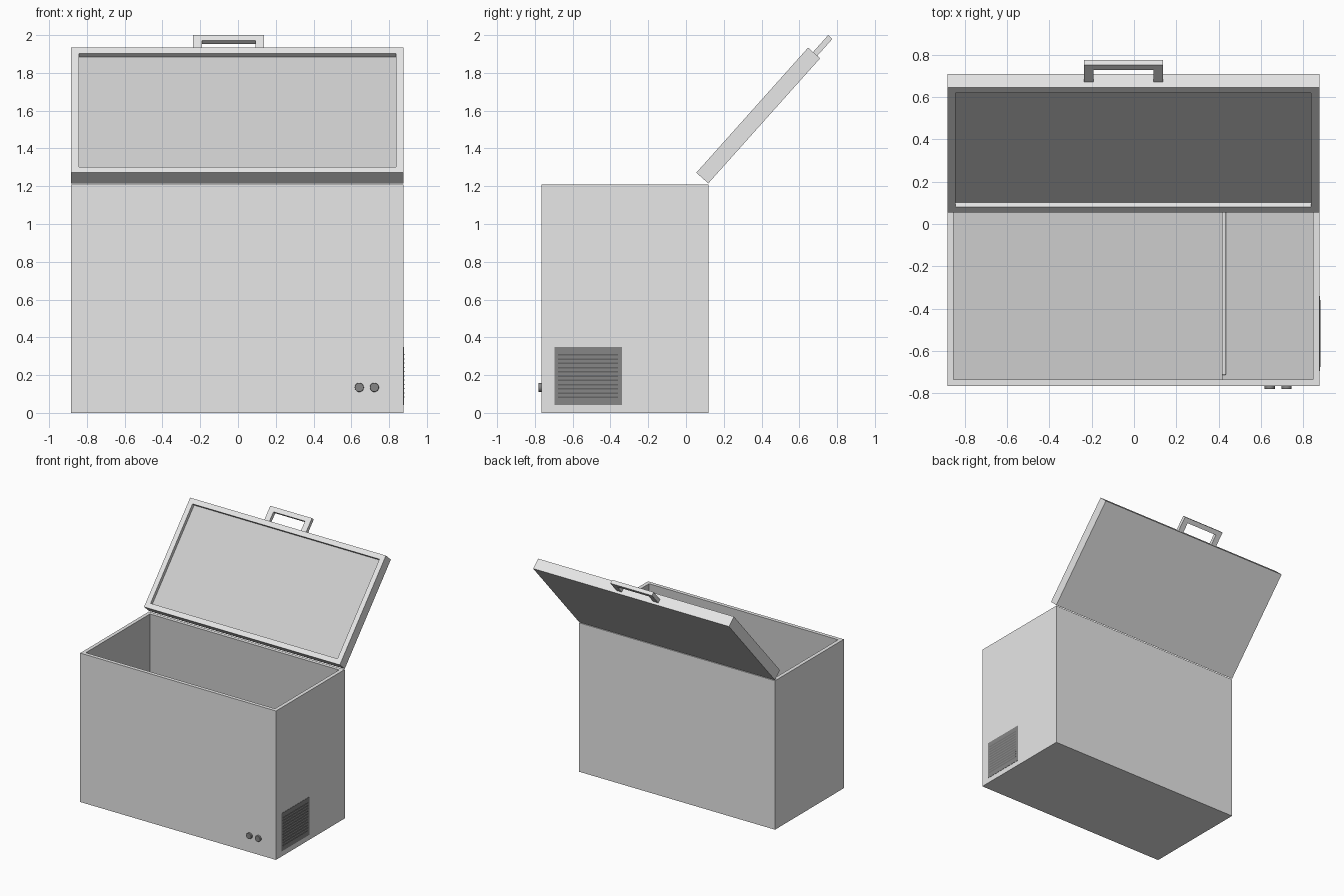
import bpy, bmesh, math
from mathutils import Matrix

if "Cube" in bpy.data.objects:
    bpy.data.objects.remove(bpy.data.objects["Cube"])


def material(name, v):
    m = bpy.data.materials.new(name)
    m.diffuse_color = (v, v, v, 1)
    m.use_nodes = True
    m.node_tree.nodes["Principled BSDF"].inputs["Base Color"].default_value = m.diffuse_color
    return m


WHITE = material("shell white", 0.8)
LINER = material("liner grey", 0.61)
TRIM = material("trim grey", 0.24)

X0, X1, Y0, Y1, TOP = -0.883, 0.877, -0.765, 0.118, 1.21
# lid frame: x along width, y up the open lid, z towards its inner face
LID = Matrix.Translation((0, Y1, 1.215)) @ Matrix.Rotation(math.radians(48.2), 4, 'X')


def add_box(bm, lo, hi):
    size = [b - a for a, b in zip(lo, hi)]
    mid = [(a + b) / 2 for a, b in zip(lo, hi)]
    bmesh.ops.create_cube(bm, size=1, matrix=Matrix.Translation(mid) @ Matrix.Diagonal((*size, 1)))


def finish(name, bm, mats, matrix=None, bevel=0):
    me = bpy.data.meshes.new(name)
    bm.to_mesh(me)
    bm.free()
    for m in mats:
        me.materials.append(m)
    ob = bpy.data.objects.new(name, me)
    if matrix:
        ob.matrix_world = matrix
    bpy.context.collection.objects.link(ob)
    if bevel:
        mod = ob.modifiers.new("rounded edges", 'BEVEL')
        mod.width, mod.segments = bevel, 3
    return ob


def box(name, lo, hi, mat, matrix=None, bevel=0):
    bm = bmesh.new()
    add_box(bm, lo, hi)
    return finish(name, bm, [mat], matrix, bevel)


def hollow_box(name, lo, hi, wall, depth, mats, rule, matrix=None):
    """Box whose +z face is inset and pushed down; rule(face) gives the material."""
    bm = bmesh.new()
    add_box(bm, lo, hi)
    bm.normal_update()
    top = max(bm.faces, key=lambda f: f.normal.z)
    bmesh.ops.inset_region(bm, faces=[top], thickness=wall, use_even_offset=True)
    floor = bmesh.ops.extrude_discrete_faces(bm, faces=[top])["faces"][0]
    bmesh.ops.translate(bm, verts=floor.verts, vec=(0, 0, -depth))
    bm.normal_update()
    for f in bm.faces:
        f.material_index = rule(f)
    return finish(name, bm, mats, matrix)


# cabinet with open top; everything inside the walls is liner coloured
def cabinet_rule(f):
    c = f.calc_center_median()
    inside = X0 + 0.02 < c.x < X1 - 0.02 and Y0 + 0.02 < c.y < Y1 - 0.02
    return 1 if inside and 0.01 < c.z < TOP - 0.01 else 0


hollow_box("cabinet", (X0, Y0, 0), (X1, Y1, TOP), 0.03, TOP - 0.06, [WHITE, LINER], cabinet_rule)

# raised compressor step inside, with a rounded lip on its edge
box("compressor_step", (0.415, Y0 + 0.028, 0.05), (X1 - 0.028, Y1 - 0.028, 0.45), LINER)
box("step_lip", (0.415, Y0 + 0.05, 0.44), (0.435, Y1 - 0.05, 0.47), WHITE, bevel=0.006)

# lid: outer slab, then an inner frame around a recessed liner panel
LEN, MID, THICK = 0.888, 0.056, 0.085
box("lid_slab", (X0, 0, 0), (X1, LEN, MID), WHITE, LID)


def frame_rule(f):
    c = f.calc_center_median()
    return 1 if f.normal.z > 0.5 and c.z < THICK - 0.01 else 0


hollow_box("lid_inner_frame", (X0, 0, MID), (X1, LEN, THICK), 0.04, 0.028,
           [WHITE, LINER], frame_rule, LID)

# lid handle: two legs and a bar
bm = bmesh.new()
HX0, HX1 = -0.237, 0.138
for x in (HX0, HX1 - 0.046):
    add_box(bm, (x, LEN - 0.005, 0.02), (x + 0.046, 0.971, 0.05))
add_box(bm, (HX0, 0.971, 0.02), (HX1, 1.008, 0.05))
finish("lid_handle", bm, [WHITE], LID)

# side vent: thin plate with wedge louvres whose lower faces slope
box("vent_frame", (X1 - 0.01, -0.695, 0.042), (X1 + 0.002, -0.34, 0.35), TRIM)
bm = bmesh.new()
COUNT = 11
for i in range(COUNT):
    z = 0.08 + i * 0.225 / (COUNT - 1)
    ends = [[bm.verts.new((X1 + dx, y, z + dz)) for dx, dz in ((0, -0.006), (0.006, 0.006), (0, 0.006))]
            for y in (-0.677, -0.36)]
    for e in ends:
        bm.faces.new(e)
    for a in range(3):
        b = (a + 1) % 3
        bm.faces.new((ends[0][a], ends[0][b], ends[1][b], ends[1][a]))
bmesh.ops.recalc_face_normals(bm, faces=bm.faces)
finish("vent_slats", bm, [TRIM])

# two control knobs on the front
for i, x in enumerate((0.642, 0.722)):
    bm = bmesh.new()
    bmesh.ops.create_cone(bm, cap_ends=True, segments=32, radius1=0.024, radius2=0.024, depth=0.025,
                          matrix=Matrix.Translation((x, Y0 - 0.0035, 0.135)) @ Matrix.Rotation(math.pi / 2, 4, 'X'))
    ob = finish(f"control_knob_{i + 1}", bm, [TRIM], bevel=0.003)
    bpy.ops.object.select_all(action='DESELECT')
    ob.select_set(True)
    bpy.context.view_layer.objects.active = ob
    bpy.ops.object.shade_smooth_by_angle(angle=math.radians(35))
